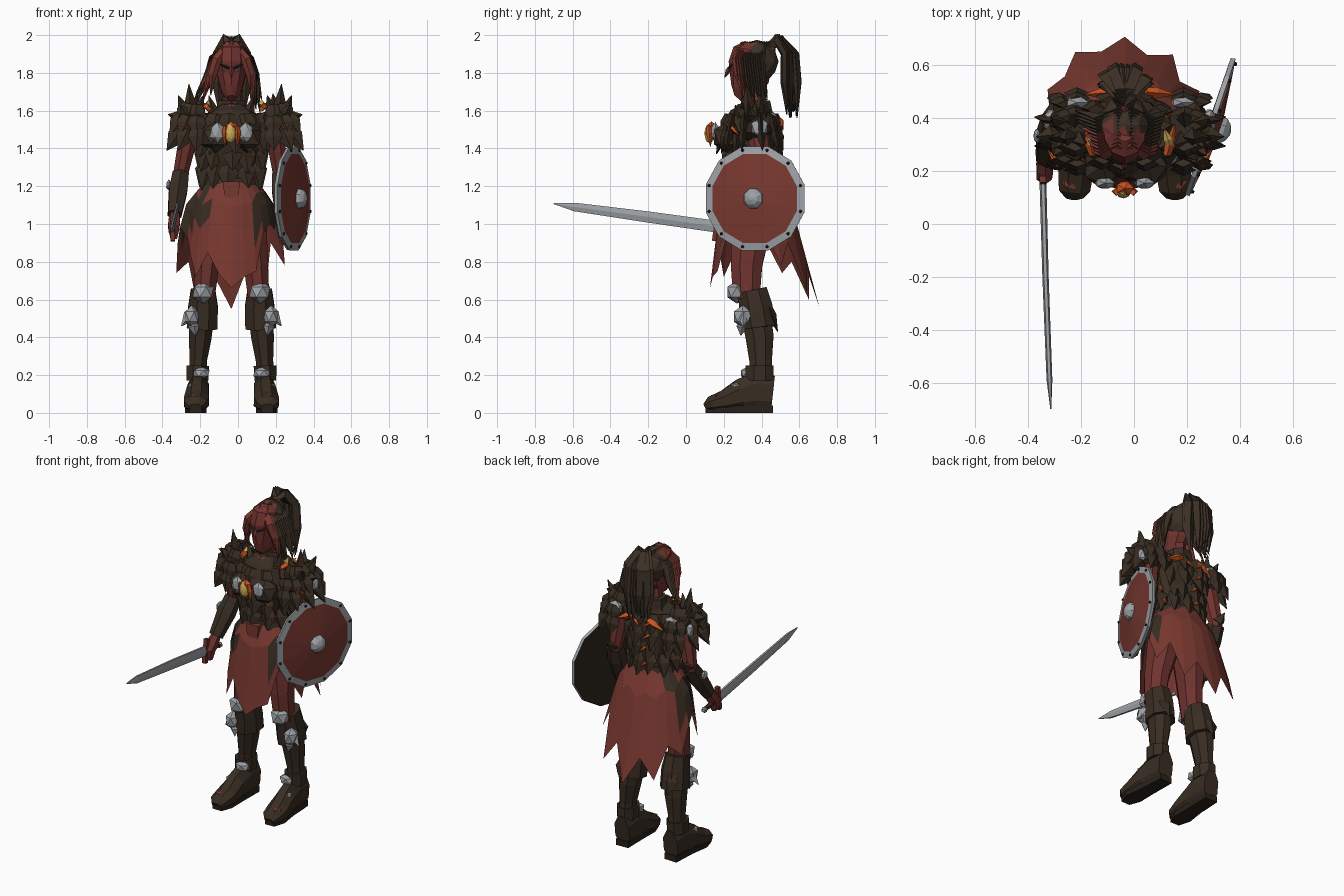
import bpy, math, random
from mathutils import Vector

random.seed(4)
if "Cube" in bpy.data.objects:
    bpy.data.objects.remove(bpy.data.objects["Cube"])


def material(name, r, g, b):
    m = bpy.data.materials.new(name)
    m.use_nodes = True
    m.diffuse_color = (r, g, b, 1)
    m.node_tree.nodes["Principled BSDF"].inputs["Base Color"].default_value = (r, g, b, 1)
    return m


CLOTH = material("red cloth", .19, .04, .03)
SKIN = material("red skin", .16, .033, .028)
LEATHER = material("brown leather", .04, .026, .016)
HAIR = material("dark hair", .045, .03, .019)
STEEL = material("grey steel", .34, .36, .38)
GOLD = material("gold", .62, .42, .1)
EMBER = material("ember orange", .6, .09, .015)
DARK = material("dark wood", .022, .015, .01)


def mesh(name, verts, faces, *mats):
    me = bpy.data.meshes.new(name)
    me.from_pydata(verts, [], faces)
    for m in mats:
        me.materials.append(m)
    ob = bpy.data.objects.new(name, me)
    bpy.context.collection.objects.link(ob)
    return ob


def sweep(name, pts, mat, n=6, phase=0.5, bands=None):
    """Faceted tube through (x, y, z, rx, ry) points; bands colour each segment."""
    P = [Vector(p[:3]) for p in pts]
    axis = (P[-1] - P[0]).normalized()
    ref = Vector((0, 1, 0)) if abs(axis.z) > .7 else Vector((0, 0, 1))
    verts, faces, last = [], [], len(P) - 1
    for i, p in enumerate(pts):
        t = (P[min(i + 1, last)] - P[max(i - 1, 0)]).normalized()
        side = t.cross(ref).normalized()
        up = side.cross(t)
        for k in range(n):
            a = math.tau * (k + phase) / n
            verts.append(P[i] + side * math.cos(a) * p[3] + up * math.sin(a) * p[4])
    for i in range(last):
        for k in range(n):
            j = (k + 1) % n
            faces.append((i * n + k, i * n + j, i * n + n + j, i * n + n + k))
    faces += [tuple(range(n))[::-1], tuple(range(last * n, last * n + n))]
    ob = mesh(name, verts, faces, *(bands or [mat]))
    if bands:
        for f in ob.data.polygons[:last * n]:
            f.material_index = f.index // n
    return ob


def blob(name, loc, size, mat, detail=1):
    bpy.ops.mesh.primitive_ico_sphere_add(subdivisions=detail, radius=1, location=loc)
    ob = bpy.context.object
    ob.name, ob.scale = name, size
    ob.data.materials.append(mat)
    return ob


def spike(name, a, b, r, mat, flat=1.0, n=4):
    sweep(name, [(*a, r * .7, r * .7 * flat), (*Vector(a).lerp(Vector(b), .35), r, r * flat),
                 (*b, .002, .002)], mat, n, 0)


CX = -.035

# Torso, neck and head
sweep("torso", [(CX, .36, 1.1, .19, .13), (CX, .36, 1.2, .15, .13), (CX, .36, 1.27, .13, .12),
                (CX, .345, 1.38, .155, .14), (CX, .33, 1.48, .17, .16), (CX, .36, 1.56, .16, .13),
                (CX, .38, 1.62, .07, .07)], LEATHER, 10)
sweep("neck", [(CX, .35, 1.54, .07, .09), (CX, .37, 1.62, .045, .05), (CX, .36, 1.74, .045, .05)], SKIN)
sweep("head", [(CX, .275, 1.665, .025, .025), (CX, .305, 1.7, .055, .075), (CX, .335, 1.77, .075, .105),
               (CX, .34, 1.85, .085, .115), (CX, .35, 1.92, .08, .1), (CX, .36, 1.955, .04, .05)], SKIN, 10)
spike("nose", (CX, .232, 1.83), (CX, .205, 1.775), .014, SKIN)
for s in (-1, 1):
    blob("eye", (CX + s * .034, .236, 1.815), (.014, .004, .005), STEEL)
    spike("brow", (CX + s * .01, .228, 1.825), (CX + s * .06, .245, 1.845), .008, DARK)

# Hair: two-tone cap, front locks and ponytail
cap = blob("hair_cap", (CX, .375, 1.86), (.1, .115, .115), HAIR, 2)
cap.data.materials.append(CLOTH)
for f in cap.data.polygons:
    f.material_index = int(f.center.y < -.25 and f.center.x < .5 or f.center.x < -.5 and f.center.y < .2)
for i in range(12):
    t = i / 11
    for s in (-1, 1):
        reach = .06 + .11 * t + random.uniform(-.02, .02)
        low = 1.76 - .1 * random.random() - (.06 * t if s > 0 else 0)
        y = .27 + .14 * t
        sweep("side_lock", [(CX + s * .01, y + .03, 1.955, .02, .015),
                            (CX + s * (.075 + .02 * t), y - .01, 1.87, .028, .018),
                            (CX + s * (.09 + reach * .2), y, 1.79, .022, .014),
                            (CX + s * (.07 + reach * (.75 if s < 0 else .5)), y + .02, low - .04, .002, .002)],
              CLOTH if (t < .6 if s < 0 else t < .25) else HAIR, 4, 0)
for i in range(20):
    x, d = random.uniform(-1, 1), random.uniform(-1, 1)
    sweep("ponytail_lock", [(CX, .43, 1.93, .025, .02), (CX + .03 * x, .49 + .02 * d, 1.975, .035, .02),
                            (CX + .07 * x, .55 + .03 * d, 1.9, .035, .022),
                            (CX + .08 * x, .555 + .04 * d, 1.75, .032, .02),
                            (CX + .07 * x, .56 + .03 * d, 1.56 + .12 * random.random(), .003, .003)], HAIR, 4, 0)
blob("hair_tie", (CX, .44, 1.93), (.04, .04, .04), CLOTH)

# Overlapping torso scales with glowing seams
for z, rx, ry, cy in ((1.53, .16, .14, .35), (1.45, .165, .15, .34), (1.36, .145, .13, .35), (1.27, .14, .125, .36)):
    for k in range(11):
        a = math.tau * (k + random.random() * .5) / 11
        c, s = math.cos(a), math.sin(a)
        drop = random.uniform(.07, .1)
        spike("armour_scale", (CX + c * rx * .9, cy + s * ry * .9, z + .05),
              (CX + c * (rx + .03), cy + s * (ry + .03), z - drop), .055, LEATHER, .5)
        if k % 3 == 0 and z < 1.5 or z > 1.5 and s > .3:
            b = a + random.choice((-.3, .3))
            spike("ember_seam", (CX + c * (rx + .022), cy + s * (ry + .022), z + .01),
                  (CX + math.cos(b) * (rx + .025), cy + math.sin(b) * (ry + .025), z - .03), .01, EMBER)
sweep("belt", [(CX, .36, 1.19, .165, .145), (CX, .36, 1.24, .15, .135)], LEATHER, 10)
sweep("belt_pouch", [(CX, .215, 1.14, .05, .025), (CX, .215, 1.225, .065, .03)], CLOTH, 4)
sweep("collar", [(CX, .37, 1.54, .14, .12), (CX, .38, 1.6, .085, .085), (CX, .38, 1.655, .075, .07)], LEATHER, 8)
for s in (-1, 1):
    blob("breast_plate", (CX + s * .085, .22, 1.46), (.085, .085, .085), LEATHER)
    blob("chest_guard", (CX + s * .075, .155, 1.485), (.042, .025, .055), STEEL)
    spike("gem_trim", (CX + s * .03, .12, 1.52), (CX + s * .035, .13, 1.41), .018, EMBER)
    spike("collar_point", (CX + s * .08, .3, 1.55), (CX + s * .12, .33, 1.68), .03, LEATHER)
throat = sweep("throat", [(CX, .25, 1.54, .045, .03), (CX, .31, 1.62, .035, .03)], SKIN, 6)
blob("gem_mount", (CX, .135, 1.5), (.04, .03, .045), EMBER)
blob("chest_gem", (CX - .005, .125, 1.48), (.03, .028, .052), GOLD, 2)

# Skirt with ragged hem, longest at front and back
HEM = (1, .95, .78, .9, .64, .77, .55, .72, .6, .8, .74, .9,
       .98, .93, .84, .72, .85, .74, .66, .72, .75, .95, 1, .97)
verts, faces, n, rows = [], [], len(HEM), 5
for r in range(rows):
    for k, hem in enumerate(HEM):
        a = math.tau * k / n
        z = 1.23 + (hem - 1.23) * r / (rows - 1)
        d, c, s = 1.23 - z, math.cos(a), math.sin(a)
        bulge = .07 * min(1, d / .12)
        ry = .13 + bulge * .5 + d * (.27 if s > 0 else .12)
        verts.append((CX + c * (.135 + bulge + d * (.27 if s > 0 else .12)), .36 + s * ry, z))
for r in range(rows - 1):
    for k in range(n):
        j = (k + 1) % n
        faces.append((r * n + k, r * n + n + k, r * n + n + j, r * n + j))
skirt = mesh("skirt", verts, faces, CLOTH, LEATHER)
for f in skirt.data.polygons:
    f.material_index = int(abs(f.center.x - CX) > .125 and .96 < f.center.z < 1.18 and f.center.y < .47)

# Legs, boots and guards
for s in (-1, 1):
    def at(u, *rest):
        return (CX + s * u, *rest)
    sweep("thigh", [at(.09, .36, 1.12, .1, .12), at(.105, .34, .95, .09, .11), at(.13, .32, .78, .07, .09),
                    at(.145, .32, .6, .06, .075)], SKIN, 8)
    sweep("boot_shaft", [at(.18, .4, .17, .05, .065), at(.175, .395, .28, .05, .065),
                         at(.165, .39, .4, .065, .08), at(.155, .37, .52, .07, .085)], LEATHER, 8)
    sweep("boot_cuff", [at(.155, .385, .45, .088, .1), at(.15, .37, .56, .085, .095),
                        at(.15, .35, .65, .07, .085)], LEATHER, 8)
    spike("cuff_point", at(.16, .44, .56), at(.17, .485, .43), .06, LEATHER, .4)
    sweep("ankle_band", [at(.18, .39, .17, .062, .08), at(.178, .39, .25, .065, .08)], LEATHER, 8)
    sweep("foot", [at(.175, .46, .1, .055, .105), at(.175, .37, .11, .06, .118), at(.18, .29, .09, .064, .095),
                   at(.185, .2, .06, .072, .062), at(.19, .13, .045, .064, .045), at(.19, .1, .03, .035, .02)],
          LEATHER, 8)
    sweep("sole", [at(.175, .46, .02, .062, .028), at(.18, .3, .02, .066, .028),
                   at(.188, .18, .02, .08, .028), at(.19, .105, .02, .045, .028)], DARK, 4)
    blob("knee_guard", at(.15, .27, .64), (.062, .06, .062), STEEL)
    blob("shin_guard", at(.21, .3, .51), (.045, .055, .06), STEEL)
    spike("shin_guard_point", at(.2, .31, .54), at(.265, .3, .46), .035, STEEL)
    spike("shin_guard_tail", at(.2, .3, .48), at(.19, .29, .41), .03, STEEL)
    blob("ankle_guard", at(.16, .325, .21), (.05, .04, .035), STEEL)
    blob("instep_guard", at(.2, .27, .14), (.035, .04, .025), STEEL)
    blob("toe_patch", at(.2, .16, .085), (.04, .035, .018), CLOTH)

# Layered spiked shoulder guards
for s in (-1, 1):
    def sh(u, y, z):
        return (-.015 + s * u, y, z)
    blob("shoulder_guard", sh(.225, .35, 1.53), (.1, .13, .1), LEATHER)
    for row, (z, out) in enumerate(((1.61, .05), (1.55, .1), (1.48, .115))):
        for k in range(6):
            a = -1.7 + 3.4 * k / 5
            c, d = math.cos(a), math.sin(a)
            spike("shoulder_scale", sh(.21 + c * out * .7, .35 + d * out * 1.2, z + .02),
                  sh(.225 + c * (out + .03), .35 + d * (out + .05), z - .09), .05, LEATHER, .45)
    for u, y, z in ((.245, .32, 1.74), (.2, .42, 1.69), (.355, .33, 1.58), (.3, .4, 1.68), (.29, .26, 1.63), (.17, .3, 1.68)):
        spike("shoulder_spike", sh(.225 + (u - .225) * .35, .35 + (y - .35) * .5, 1.56), sh(u, y, z), .036, LEATHER)
    blob("shoulder_plate", sh(.3, .39, 1.51), (.03, .05, .055), STEEL)
    blob("back_plate", sh(.2, .46, 1.55), (.05, .025, .045), STEEL)
    spike("shoulder_ember", sh(.14, .26, 1.61), sh(.17, .38, 1.64), .02, EMBER)
    spike("shoulder_gold", sh(.15, .3, 1.63), sh(.13, .36, 1.65), .018, GOLD)
    spike("shoulder_seam", sh(.27, .22, 1.53), sh(.31, .28, 1.47), .013, EMBER)
    spike("back_seam", sh(.06, .5, 1.55), sh(.17, .49, 1.5), .022, EMBER)

# Arms with bracers and fists
ARMS = {"right": ((-.25, .37, 1.52), (-.305, .39, 1.26), (-.335, .25, 1.05), (-.34, .19, .98)),
        "left": ((.19, .37, 1.52), (.225, .41, 1.26), (.235, .33, 1.04), (.25, .3, .95))}
for side, (top, elbow, wrist, hand) in ARMS.items():
    mid = Vector(elbow).lerp(Vector(wrist), .4)
    sweep(side + "_arm", [(*top, .055, .06), (*Vector(top).lerp(Vector(elbow), .5), .05, .055),
                          (*elbow, .042, .045), (*wrist, .03, .035)], SKIN, 8)
    sweep(side + "_bracer", [(*elbow, .05, .055), (*mid, .056, .062), (*wrist, .042, .046)], LEATHER, 6)
    sweep(side + "_hand", [(*wrist, .028, .035), (*Vector(wrist).lerp(Vector(hand), .6), .036, .045),
                           (*hand, .034, .045), (hand[0], hand[1], hand[2] - .06, .02, .025)], SKIN, 6)
    spike(side + "_elbow_point", elbow, (elbow[0], elbow[1] + .08, elbow[2] + .05), .04, LEATHER)
    blob(side + "_bracer_stud", mid + Vector((-.05 if side == "right" else .03, 0, .03)), (.015, .03, .03), STEEL)

# Sword pointing forward
sweep("sword_blade", [(-.345, .17, .985, .013, .036), (-.335, -.2, 1.037, .012, .034),
                      (-.32, -.59, 1.09, .011, .026), (-.315, -.7, 1.108, .002, .003)], STEEL, 6, 0)
sweep("sword_grip", [(-.345, .17, .985, .014, .016), (-.35, .3, .967, .014, .016)], LEATHER)
sweep("sword_guard", [(-.345, .15, .91, .018, .018), (-.345, .17, 1.06, .018, .018)], SKIN, 4)
blob("sword_pommel", (-.35, .31, .965), (.02, .02, .02), STEEL)

# Round shield on the left arm
mid, nrm = Vector((.278, .372, 1.135)), Vector((.948, -.318, 0))
along = Vector((.318, .948, 0))


def disc(d, r):
    return (*(mid + nrm * d), r, r)


sweep("shield", [disc(0, .05), disc(.002, .28), disc(.02, .285), disc(.026, .245), disc(.05, .04)],
      STEEL, 12, .5, [DARK, STEEL, STEEL, CLOTH])
sweep("shield_boss", [disc(.04, .058), disc(.065, .052), disc(.082, .035), disc(.092, .008)], STEEL, 8)
for k in range(12):
    a = math.tau * (k + .5) / 12
    blob("shield_rivet", mid + nrm * .025 + (along * math.cos(a) + Vector((0, 0, 1)) * math.sin(a)) * .264,
         (.009, .009, .009), DARK)
